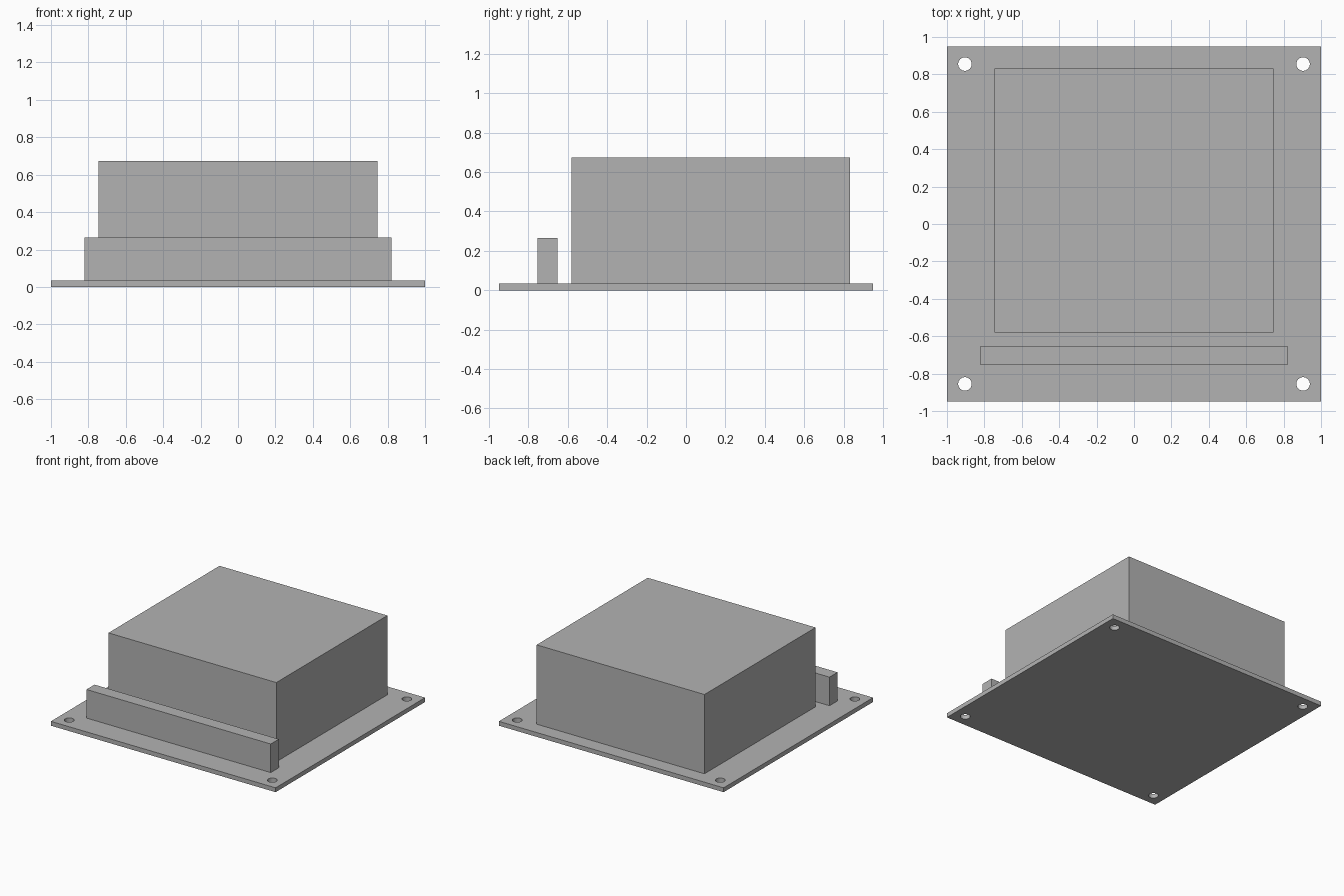
import bpy

cube = bpy.data.objects.get("Cube")
if cube:
    bpy.data.objects.remove(cube, do_unlink=True)

GREY = (0.45, 0.45, 0.45, 1)
mat = bpy.data.materials.new("plain grey")
mat.use_nodes = True
mat.diffuse_color = GREY
mat.node_tree.nodes["Principled BSDF"].inputs["Base Color"].default_value = GREY


def box(name, low, high):
    """Box spanning two opposite corners."""
    bpy.ops.mesh.primitive_cube_add(
        size=1, location=[(a + b) / 2 for a, b in zip(low, high)])
    ob = bpy.context.object
    ob.name = name
    ob.scale = [b - a for a, b in zip(low, high)]
    bpy.ops.object.transform_apply(location=False, rotation=False, scale=True)
    ob.data.materials.append(mat)
    return ob


# Base plate
THICK = 0.035
plate = box("base_plate", (-1, -0.95, 0), (1, 0.95, THICK))

# Corner mounting holes
for sx, side in ((-1, "right"), (1, "left")):
    for sy, end in ((-1, "front"), (1, "back")):
        bpy.ops.mesh.primitive_cylinder_add(
            vertices=48, radius=0.036, depth=0.2,
            location=(sx * 0.904, sy * 0.855, THICK / 2))
        cutter = bpy.context.object
        cutter.name = f"hole_cutter_{end}_{side}"
        cutter.data.materials.append(mat)
        cutter.hide_render = True
        cutter.hide_set(True)
        cutter.display_type = 'WIRE'
        cut = plate.modifiers.new(f"hole_{end}_{side}", 'BOOLEAN')
        cut.operation = 'DIFFERENCE'
        cut.solver = 'EXACT'
        cut.object = cutter

# Main housing and the front rail
box("housing", (-0.747, -0.58, THICK), (0.747, 0.832, 0.673))
box("front_rail", (-0.82, -0.755, THICK), (0.82, -0.653, 0.265))
